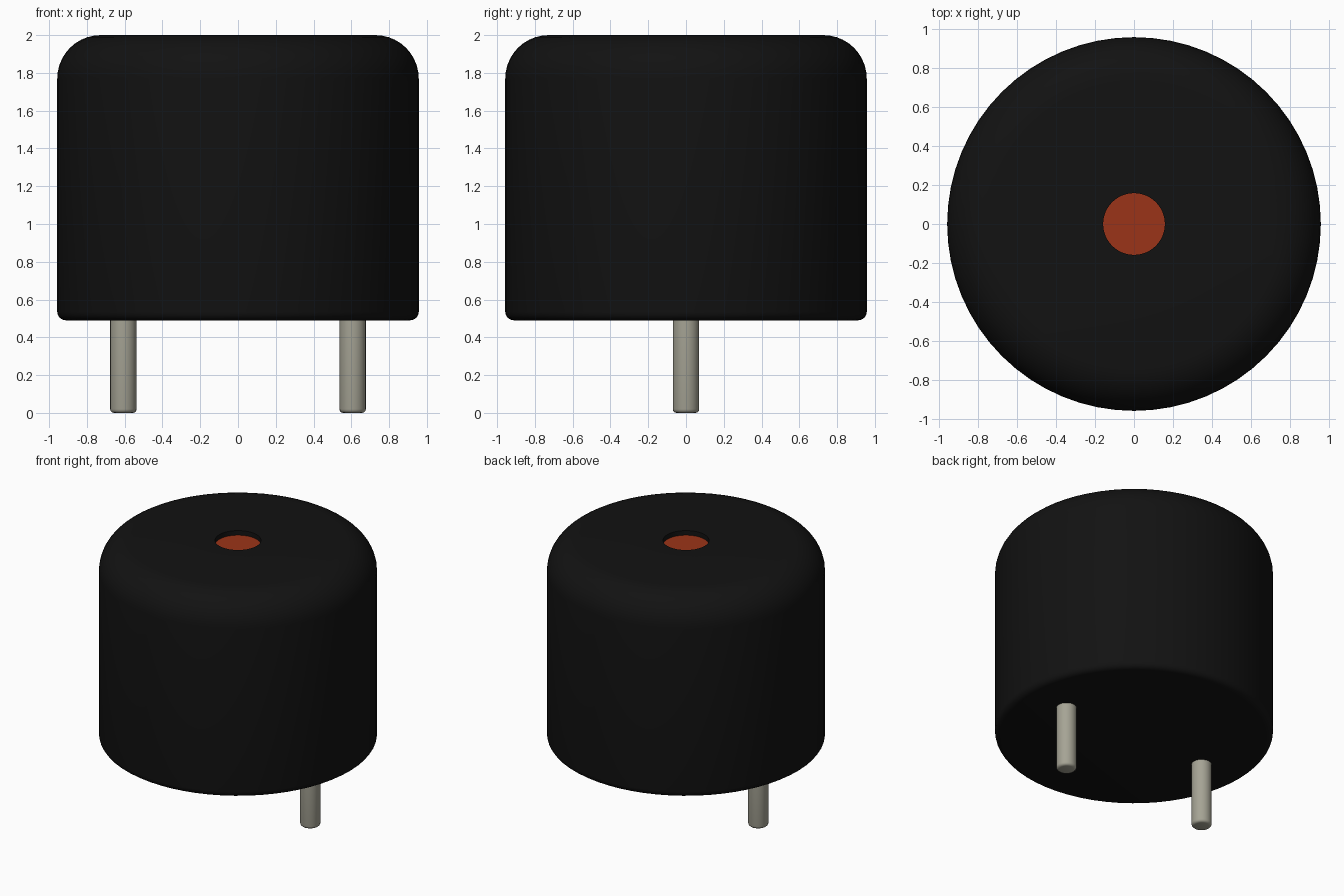
import bpy, bmesh
from math import sin, cos, pi, radians

if "Cube" in bpy.data.objects:
    bpy.data.objects.remove(bpy.data.objects["Cube"])


def material(name, color):
    m = bpy.data.materials.new(name)
    m.diffuse_color = (*color, 1)
    m.use_nodes = True
    m.node_tree.nodes["Principled BSDF"].inputs["Base Color"].default_value = m.diffuse_color
    return m


def arc(cx, cz, r, a0, a1, n):
    """Points of a fillet in the (radius, z) plane."""
    angles = [radians(a0 + (a1 - a0) * i / n) for i in range(n + 1)]
    return [(cx + r * cos(a), cz + r * sin(a)) for a in angles]


def lathe(name, profile, sides, mat, x=0):
    """Revolve a (radius, z) profile about z; radius 0 closes at a pole."""
    bm = bmesh.new()
    rings = []
    for r, z in profile:
        n = sides if r > 0 else 1
        rings.append([bm.verts.new((r * cos(2 * pi * i / sides),
                                    r * sin(2 * pi * i / sides), z)) for i in range(n)])
    for a, b in zip(rings, rings[1:]):
        for i in range(sides):
            j = (i + 1) % sides
            quad = [a[i % len(a)], a[j % len(a)], b[j % len(b)], b[i % len(b)]]
            bm.faces.new(list(dict.fromkeys(quad)))
    me = bpy.data.meshes.new(name)
    bm.to_mesh(me)
    bm.free()
    me.materials.append(mat)
    ob = bpy.data.objects.new(name, me)
    ob.location.x = x
    bpy.context.collection.objects.link(ob)
    bpy.ops.object.select_all(action='DESELECT')
    ob.select_set(True)
    bpy.context.view_layer.objects.active = ob
    bpy.ops.object.shade_smooth_by_angle(angle=radians(35))
    return ob


black = material("black_plastic", (0.006, 0.006, 0.006))
orange = material("orange_membrane", (0.33, 0.034, 0.009))
metal = material("tinned_metal", (0.38, 0.37, 0.30))

R, BOTTOM, TOP = 0.957, 0.49, 2.0
HOLE_R, HOLE_Z = 0.158, 1.965

# Rounded can with a shallow sound hole in the top
lathe("buzzer_housing",
      [(0, BOTTOM)]
      + arc(R - 0.045, BOTTOM + 0.045, 0.045, -90, 0, 4)
      + arc(R - 0.23, TOP - 0.23, 0.23, 0, 90, 10)
      + [(HOLE_R, TOP), (HOLE_R, HOLE_Z)], 64, black)

# Coloured floor of the sound hole
lathe("sound_hole_membrane", [(HOLE_R, HOLE_Z), (0, HOLE_Z)], 64, orange)

# Two contact pins
for side, x in (("left", -0.607), ("right", 0.607)):
    lathe(f"{side}_contact_pin",
          [(0, 0)] + arc(0.05, 0.02, 0.02, -90, 0, 3) + [(0.07, BOTTOM + 0.01), (0, BOTTOM + 0.01)],
          24, metal, x)
